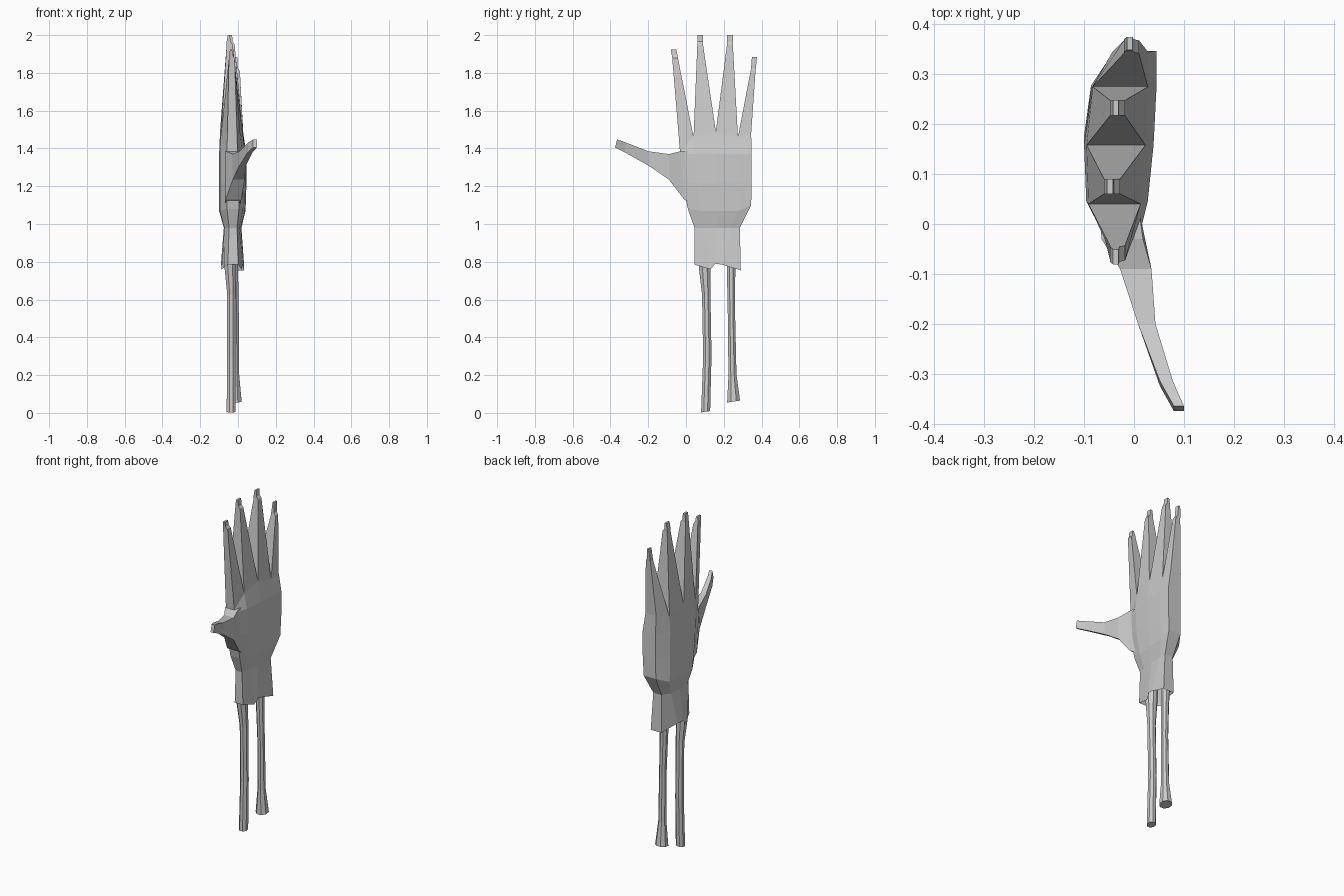
import bpy, bmesh, math

cube = bpy.data.objects.get("Cube")
if cube:
    bpy.data.objects.remove(cube)

grey = bpy.data.materials.new("pale grey")
grey.use_nodes = True
COLOUR = (0.6, 0.6, 0.6, 1)
grey.diffuse_color = COLOUR
grey.node_tree.nodes["Principled BSDF"].inputs["Base Color"].default_value = COLOUR


def finish(bm, name):
    bmesh.ops.recalc_face_normals(bm, faces=bm.faces)
    mesh = bpy.data.meshes.new(name)
    bm.to_mesh(mesh)
    bm.free()
    mesh.materials.append(grey)
    obj = bpy.data.objects.new(name, mesh)
    bpy.context.collection.objects.link(obj)
    return obj


def ring(bm, points):
    return [bm.verts.new(p) for p in points]


def bridge(bm, a, b):
    n = len(a)
    for i in range(n):
        bm.faces.new((a[i], a[(i + 1) % n], b[(i + 1) % n], b[i]))


def loft(bm, rings):
    for a, b in zip(rings, rings[1:]):
        bridge(bm, a, b)


# Palm and wrist: rings with five stations across, on each side of the hand
BACK = (0.3, 0.03, 0.0, 0.1, 0.42)
FRONT = (0.75, 0.88, 0.96, 1.0, 1.0)
SPREAD = (0, 0.2, 0.5, 0.8, 1)


def hand_ring(bm, ys, zs, x0, x1):
    near = [(x0 + (x1 - x0) * u, y, z) for u, y, z in zip(BACK, ys, zs)]
    far = [(x0 + (x1 - x0) * u, y, z) for u, y, z in zip(FRONT, ys, zs)]
    return ring(bm, near + far[::-1])


def spread(lo, hi):
    return [lo + (hi - lo) * s for s in SPREAD]


bm = bmesh.new()
torn = (0.785, 0.76, 0.79, 0.785, 0.755)
sections = [
    hand_ring(bm, spread(0.07, 0.26), [0.86] * 5, -0.07, 0.01),
    hand_ring(bm, (0.045, 0.13, 0.155, 0.19, 0.29), torn, -0.09, 0.032),
    hand_ring(bm, spread(0.045, 0.285), [0.98] * 5, -0.075, 0.018),
    hand_ring(bm, spread(0.01, 0.345), (1.08, 1.07, 1.07, 1.07, 1.1), -0.1, 0.04),
    hand_ring(bm, spread(-0.02, 0.347), [1.22] * 5, -0.1, 0.045),
    hand_ring(bm, spread(-0.03, 0.347), [1.37] * 5, -0.1, 0.045),
    hand_ring(bm, (-0.032, 0.04, 0.158, 0.275, 0.345),
              (1.385, 1.46, 1.49, 1.46, 1.48), -0.095, 0.028),
]
bm.faces.new(sections[0])
loft(bm, sections)

# Fingers grow out of the four gaps between the palm's top stations
# tip y range, nail height, tip height, lean of the last joint, x range
FINGERS = (
    (-0.073, -0.043, 1.88, 1.925, -0.008, -0.048, -0.018),
    (0.06, 0.09, 1.95, 2.0, 0, -0.06, -0.028),
    (0.217, 0.248, 1.95, 2.0, 0, -0.048, -0.018),
    (0.342, 0.368, 1.81, 1.885, 0.007, -0.02, 0.01),
)
top = sections[-1]
for i, (y0, y1, nail, tip, lean, x0, x1) in enumerate(FINGERS):
    base = [top[i], top[i + 1], top[8 - i], top[9 - i]]

    def joint(z, dy, xa, xb):
        return ring(bm, [(xa, y0 + dy, z), (xa, y1 + dy, z),
                         (xb, y1 + dy, z), (xb, y0 + dy, z)])

    mid = (x0 + x1) / 2
    loft(bm, [base, joint(nail, 0, x0, x1), joint(nail + 0.015, lean / 3, x0, mid + 0.004)])
    bm.verts.ensure_lookup_table()
    last = bm.verts[-4:]
    end = joint(tip, lean, x0 + 0.006, mid + 0.002)
    bridge(bm, last, end)
    bm.faces.new(end)
finish(bm, "palm_and_fingers")

# Thumb: (y top, y bottom, z low, z high, x range)
THUMB = (
    (0.03, 0.04, 1.1, 1.388, -0.07, 0.01),
    (-0.03, -0.01, 1.13, 1.385, -0.065, 0.018),
    (-0.09, -0.09, 1.235, 1.37, -0.028, 0.035),
    (-0.2, -0.2, 1.31, 1.385, 0.008, 0.043),
    (-0.315, -0.325, 1.38, 1.43, 0.052, 0.078),
    (-0.365, -0.375, 1.405, 1.448, 0.08, 0.1),
)
bm = bmesh.new()
rings = [ring(bm, [(x0, yb, z0), (x1, yb, z0), (x1, yt, z1), (x0, yt, z1)])
         for yt, yb, z0, z1, x0, x1 in THUMB]
loft(bm, rings)
bm.faces.new(rings[0])
bm.faces.new(rings[-1])
finish(bm, "thumb")


# Forearm bones: eight-sided shafts, (x, y, z, radius) along each
def bone(name, path):
    bm = bmesh.new()
    rings = []
    for x, y, z, r in path:
        angles = [math.tau * (k + 0.5) / 8 for k in range(8)]
        rings.append(ring(bm, [(x + r * math.cos(a), y + r * math.sin(a),
                                z + 0.15 * r * math.sin(a)) for a in angles]))
    loft(bm, rings)
    bm.faces.new(rings[0])
    bm.faces.new(rings[-1])
    finish(bm, name)


bone("front_bone", (
    (-0.036, 0.104, 0.006, 0.026), (-0.036, 0.108, 0.14, 0.025),
    (-0.036, 0.113, 0.3, 0.024), (-0.035, 0.107, 0.63, 0.024),
    (-0.042, 0.098, 0.79, 0.034), (-0.042, 0.098, 0.88, 0.034)))
bone("back_bone", (
    (-0.015, 0.252, 0.06, 0.037), (-0.015, 0.246, 0.2, 0.023),
    (-0.015, 0.241, 0.5, 0.021), (-0.02, 0.239, 0.7, 0.023),
    (-0.025, 0.24, 0.88, 0.028)))
